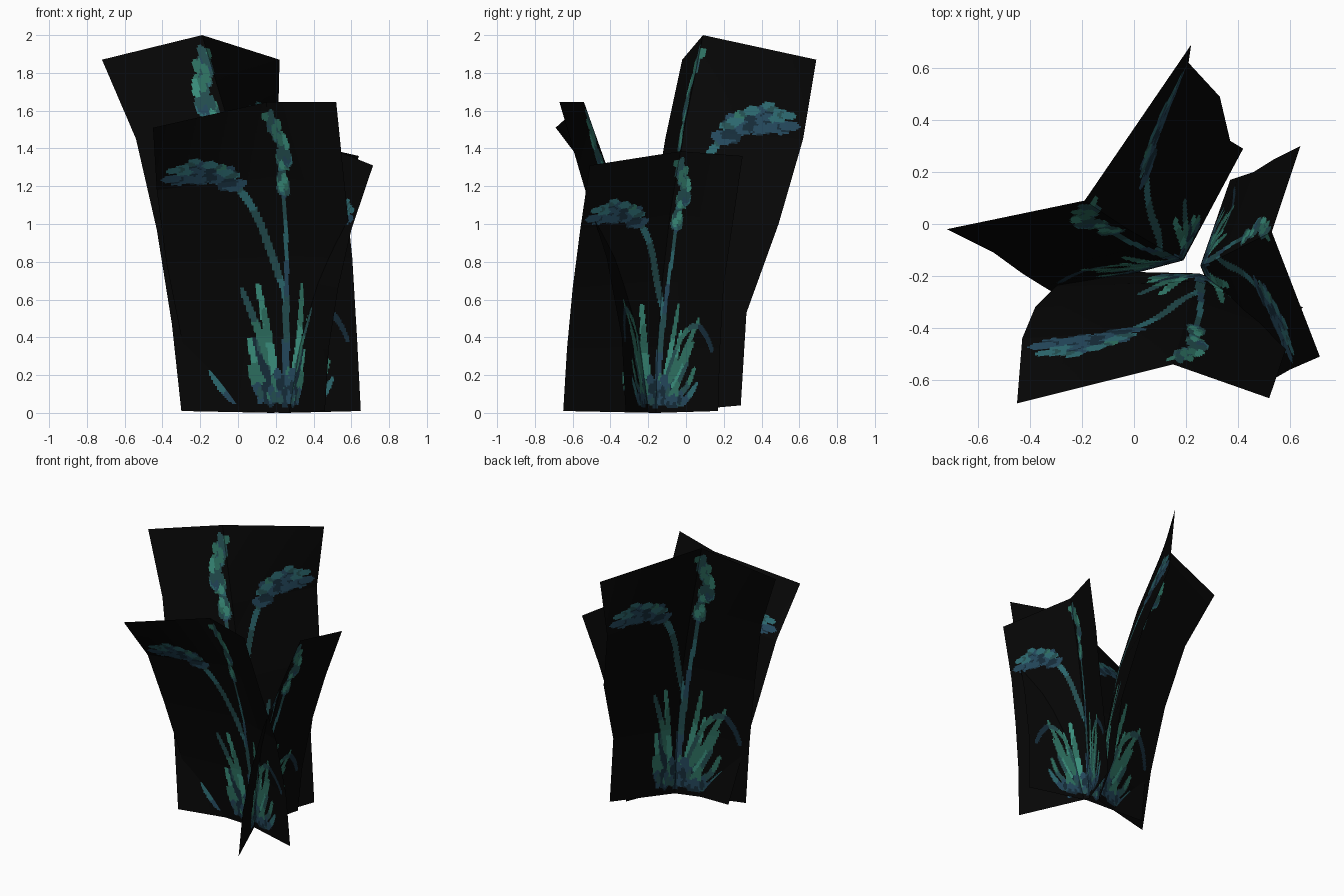
import bpy, random
from mathutils import Vector

if "Cube" in bpy.data.objects:
    bpy.data.objects.remove(bpy.data.objects["Cube"])

random.seed(7)
W, H = 56, 180            # cells per wing and cells of height
CELL = 0.0091

# Flat colours
palette = [
    ("near_black", (0.0019, 0.0019, 0.0019)),
    ("navy", (0.008, 0.026, 0.043)),
    ("slate_blue", (0.018, 0.066, 0.110)),
    ("teal_blue", (0.026, 0.145, 0.165)),
    ("dark_teal", (0.018, 0.080, 0.085)),
    ("leaf_green", (0.028, 0.170, 0.125)),
    ("mint", (0.045, 0.290, 0.215)),
]
mats = []
for name, c in palette:
    m = bpy.data.materials.new(name)
    m.diffuse_color = (*c, 1)
    m.use_nodes = True
    m.node_tree.nodes["Principled BSDF"].inputs["Base Color"].default_value = m.diffuse_color
    mats.append(m)
BLACK, NAVY, BLUE, TEAL, DARK, GREEN, MINT = range(7)

# Painted plant, shared by all cards: u -1..1 across, v 0..1 up
canvas = [[BLACK] * (2 * W) for _ in range(H)]


def blob(u, v, r, col, sx=1.0, sy=1.0):
    cx, cy, rr = (u + 1) * W, v * H, r / CELL
    n = int(rr * max(sx, sy)) + 1
    for j in range(int(cy) - n, int(cy) + n + 1):
        for i in range(int(cx) - n, int(cx) + n + 1):
            dx, dy = (i + .5 - cx) / sx, (j + .5 - cy) / sy
            if 0 <= i < 2 * W and 0 <= j < H and dx * dx + dy * dy <= rr * rr:
                canvas[j][i] = col


def spline(pts, t):
    """Catmull-Rom point along a (u, v) path."""
    n = len(pts) - 1
    k = min(int(t * n), n - 1)
    f = t * n - k
    a, b, c, d = (Vector(pts[max(0, min(n, k + o))]) for o in (-1, 0, 1, 2))
    return 0.5 * (2 * b + (c - a) * f + (2 * a - 5 * b + 4 * c - d) * f ** 2
                  + (3 * b - a - 3 * c + d) * f ** 3)


def stroke(pts, r0, r1, cols, steps=140, bulge=0.0):
    for k in range(steps + 1):
        t = k / steps
        p = spline(pts, t)
        blob(p[0], p[1], r0 + (r1 - r0) * t + bulge * 4 * t * (1 - t),
             cols[min(int(t * len(cols)), len(cols) - 1)])


# Stalks: drooping one and upright one, forking from one stem
stroke([(.05, .3), (.04, .38), (-.04, .47), (-.16, .62), (-.28, .71), (-.42, .765)],
       .019, .016, [DARK, TEAL, DARK, DARK, TEAL, DARK])
stroke([(.06, .3), (.08, .42), (.11, .58), (.12, .74)], .018, .013,
       [DARK, BLUE, TEAL, DARK])
stroke([(.0, .03), (.03, .18), (.05, .34)], .024, .024, [NAVY, BLUE, DARK])

# Leaves: root, bend, tip, colours (back ones first)
leaves = [
    ((-.14, .05), (-.26, .13), (-.28, .24), [NAVY, NAVY, NAVY]),
    ((-.10, .05), (-.20, .15), (-.24, .29), [NAVY, NAVY, DARK]),
    ((.10, .05), (.22, .13), (.28, .22), [NAVY, BLUE, DARK]),
    ((-.05, .04), (-.22, .24), (-.36, .40), [NAVY, GREEN, DARK]),
    ((-.08, .05), (-.14, .22), (-.21, .41), [DARK, GREEN, MINT]),
    ((-.06, .04), (-.12, .18), (-.17, .33), [DARK, MINT, GREEN]),
    ((-.12, .04), (-.28, .13), (-.33, .24), [NAVY, GREEN, MINT]),
    ((-.16, .03), (-.29, .07), (-.36, .15), [NAVY, BLUE, GREEN]),
    ((.05, .04), (.20, .22), (.29, .41), [BLUE, MINT, GREEN]),
    ((.08, .04), (.38, .20), (.63, .36), [DARK, GREEN, GREEN]),
    ((.08, .04), (.26, .17), (.36, .31), [BLUE, GREEN, MINT]),
    ((.10, .04), (.36, .14), (.56, .27), [NAVY, MINT, GREEN]),
    ((.12, .04), (.30, .09), (.48, .19), [NAVY, GREEN, DARK]),
    ((.16, .04), (.46, .09), (.60, .17), [BLUE, DARK, GREEN]),
]
for k, (root, bend, tip, cols) in enumerate(leaves):
    stroke([root, bend, tip], .024 if k < 3 else .018, .011, cols, bulge=.006)
# Curled leaf and low side leaf
stroke([(.1, .1), (.36, .28), (.58, .335), (.76, .30), (.87, .24)], .011, .015,
       [DARK, GREEN, DARK, NAVY, NAVY], bulge=.006)
stroke([(.2, .03), (.46, .045), (.64, .11)], .022, .012, [NAVY, BLUE, TEAL], bulge=.008)

# Dark tuft at the root
for k in range(46):
    u = random.uniform(-.32, .40)
    blob(u, random.uniform(.04, .15 - abs(u - .03) * .2), .018,
         random.choice([NAVY, NAVY, BLUE, BLUE, DARK, GREEN]), 1, 1.8)


def seed_head(path, width, count, cols, r, sx, sy):
    """Ragged cluster of grains along a path."""
    for k in range(count):
        t = k / (count - 1)
        p = spline(path, t)
        w = width * (1 - .5 * abs(2 * t - .9))
        blob(p[0] + random.uniform(-w, w) / .55,
             p[1] + random.uniform(-w, w) / 1.645,
             r * random.uniform(.85, 1.15), random.choice(cols), sx, sy)


# Drooping head with a lighter upper rim
seed_head([(-.34, .745), (-.48, .78), (-.66, .79), (-.84, .785)], .056, 56,
          [BLUE, BLUE, NAVY, BLUE, NAVY, TEAL], .028, 1.4, .85)
seed_head([(-.32, .765), (-.48, .815), (-.66, .835), (-.84, .815)], .012, 13,
          [TEAL, DARK, TEAL, GREEN, BLUE], .023, 1.2, .8)
# Upright head with lighter flecks
seed_head([(.12, .71), (.17, .78), (.13, .87), (.03, .95)], .047, 48,
          [DARK, DARK, DARK, GREEN, TEAL, BLUE], .026, .95, 1.3)
seed_head([(.14, .71), (.19, .78), (.15, .87), (.02, .94)], .060, 10,
          [MINT, GREEN], .024, .8, 1.1)


# Folded cards: five rows of (left edge, fold, right edge)
def card(name, left, fold, right, mirror):
    def edge(pts, j):
        s = j * 4 / H
        k = min(int(s), 3)
        return Vector(pts[k]).lerp(Vector(pts[k + 1]), s - k)
    verts, faces, ids = [], [], []
    n = 2 * W + 1
    for j in range(H + 1):
        a, b, c = edge(left, j), edge(fold, j), edge(right, j)
        for i in range(n):
            verts.append(b.lerp(a, (W - i) / W) if i < W else b.lerp(c, (i - W) / W))
    for j in range(H):
        for i in range(2 * W):
            q = j * n + i
            faces.append((q, q + 1, q + n + 1, q + n))
            ids.append(canvas[j][2 * W - 1 - i if mirror else i])
    me = bpy.data.meshes.new(name)
    me.from_pydata(verts, [], faces)
    for m in mats:
        me.materials.append(m)
    me.polygons.foreach_set("material_index", ids)
    me.update()
    bpy.context.collection.objects.link(bpy.data.objects.new(name, me))


card("tall_back_card",
     [(-.30, -.27, .01), (-.35, -.24, .47), (-.43, -.19, .97), (-.54, -.11, 1.45), (-.72, -.02, 1.87)],
     [(.19, -.14, 0), (.15, -.12, .5), (.08, -.08, 1.0), (-.04, -.01, 1.5), (-.19, .09, 2.0)],
     [(.42, .29, .04), (.37, .32, .53), (.33, .49, 1.0), (.21, .62, 1.45), (.22, .69, 1.87)], True)
card("middle_front_card",
     [(-.22, -.18, .01), (-.30, -.24, .4), (-.38, -.32, .80), (-.43, -.44, 1.18), (-.45, -.69, 1.51)],
     [(.25, -.19, 0), (.24, -.22, .41), (.22, -.29, .83), (.19, -.40, 1.25), (.15, -.54, 1.645)],
     [(.65, -.32, .01), (.63, -.34, .4), (.605, -.42, .82), (.565, -.54, 1.2), (.52, -.67, 1.645)], False)
card("short_right_card",
     [(.46, -.65, .01), (.48, -.63, .34), (.53, -.60, .66), (.60, -.56, .97), (.715, -.51, 1.31)],
     [(.255, -.16, 0), (.29, -.15, .35), (.34, -.125, .7), (.42, -.085, 1.05), (.53, -.03, 1.385)],
     [(.37, .17, .01), (.40, .18, .34), (.46, .20, .68), (.54, .25, 1.02), (.64, .30, 1.36)], False)
